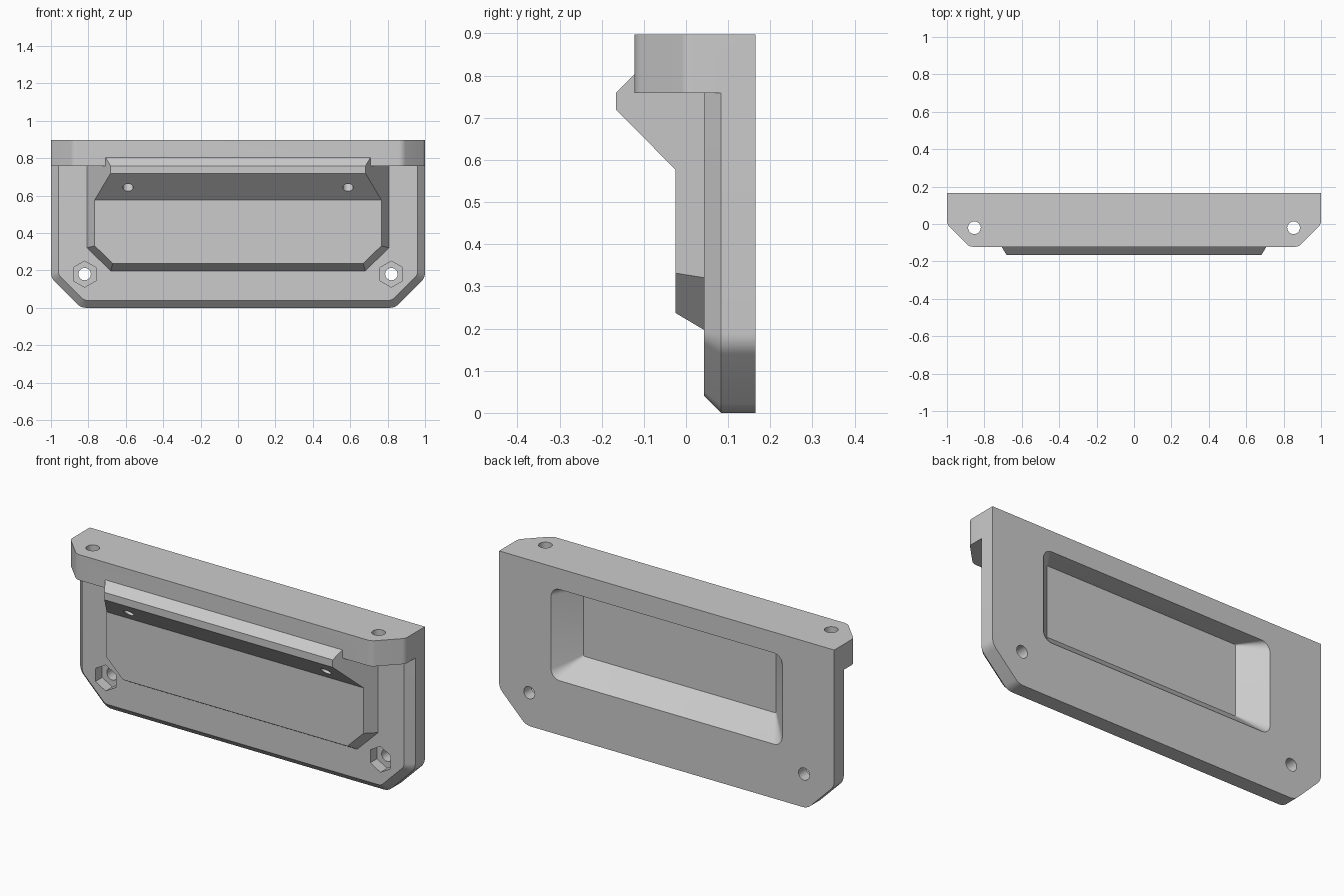
import bpy, bmesh, math
from mathutils import Vector

if "Cube" in bpy.data.objects:
    bpy.data.objects.remove(bpy.data.objects["Cube"])

grey = bpy.data.materials.new("grey_plastic")
grey.diffuse_color = (0.6, 0.6, 0.6, 1)
grey.use_nodes = True
grey.node_tree.nodes["Principled BSDF"].inputs["Base Color"].default_value = grey.diffuse_color


def rounded(points, radii, steps=6):
    """Replace each polygon corner by an arc; radius 0 keeps it sharp."""
    out, n = [], len(points)
    for i, r in enumerate(radii):
        p = Vector(points[i])
        if r == 0:
            out.append(p)
            continue
        a = (Vector(points[i - 1]) - p).normalized()
        b = (Vector(points[(i + 1) % n]) - p).normalized()
        half = a.angle(b) / 2
        centre = p + (a + b).normalized() * (r / math.sin(half))
        start = p + a * (r / math.tan(half)) - centre
        end = p + b * (r / math.tan(half)) - centre
        turn = math.pi - 2 * half
        for k in range(steps + 1):
            t = k / steps
            out.append(centre + (start * math.sin((1 - t) * turn)
                                 + end * math.sin(t * turn)) / math.sin(turn))
    return out


def make(name, bm):
    bmesh.ops.recalc_face_normals(bm, faces=bm.faces[:])
    mesh = bpy.data.meshes.new(name)
    bm.to_mesh(mesh)
    bm.free()
    mesh.materials.append(grey)
    obj = bpy.data.objects.new(name, mesh)
    bpy.context.collection.objects.link(obj)
    return obj


def loft(name, loops):
    """Join equal-length loops of 3D points into a closed solid."""
    bm = bmesh.new()
    rings = [[bm.verts.new(p) for p in loop] for loop in loops]
    n = len(rings[0])
    for a, b in zip(rings, rings[1:]):
        for i in range(n):
            j = (i + 1) % n
            bm.faces.new((a[i], a[j], b[j], b[i]))
    bm.faces.new(rings[0])
    bm.faces.new(rings[-1])
    return make(name, bm)


def at_y(loop, y):
    return [(p[0], y, p[1]) for p in loop]


def rod(name, start, end, r, sides):
    """Prism between two points, square to its axis."""
    start, end = Vector(start), Vector(end)
    axis = (end - start).normalized()
    u = Vector((1, 0, 0))
    v = axis.cross(u)
    ring = [r * (u * math.sin(math.tau * i / sides) + v * math.cos(math.tau * i / sides))
            for i in range(sides)]
    return loft(name, [[start + p for p in ring], [end + p for p in ring]])


def combine(target, other, operation):
    mod = target.modifiers.new(operation, 'BOOLEAN')
    mod.operation = operation
    mod.solver = 'EXACT'
    mod.object = other
    bpy.context.view_layer.objects.active = target
    bpy.ops.object.modifier_apply(modifier=mod.name)
    bpy.data.objects.remove(other, do_unlink=True)


# Back plate with clipped lower corners and a bevelled front rim
def plate_outline(w, low, cx, cz, r):
    pts = [(-w, 0.84), (-w, cz), (-cx, low), (cx, low), (w, cz), (w, 0.84)]
    return rounded(pts, [0, r, r, r, r, 0])


outer = plate_outline(1.0, 0.0, 0.84, 0.16, 0.07)
inner = plate_outline(0.96, 0.04, 0.8234, 0.1766, 0.04)
body = loft("handle_body", [at_y(outer, 0.165), at_y(outer, 0.083), at_y(inner, 0.043)])

# Top rail with clipped front corners
rail = rounded([(-1, 0.165), (-1, 0), (-0.88, -0.122), (0.88, -0.122), (1, 0), (1, 0.165)],
               [0, 0.04, 0.05, 0.05, 0.04, 0])
combine(body, loft("top_rail", [[(p[0], p[1], z) for p in rail] for z in (0.759, 0.897)]), 'UNION')

# Raised grip with overhanging lip, tapered towards the front
profile = [(0.1, 0.163), (-0.025, 0.237), (-0.025, 0.577), (-0.166, 0.719),
           (-0.166, 0.759), (-0.1, 0.825), (0.1, 0.825)]
bm = bmesh.new()
sides = [[bm.verts.new((s * (0.781 + 0.6 * y), y, z)) for y, z in profile] for s in (-1, 1)]
for i in range(len(profile)):
    j = (i + 1) % len(profile)
    bm.faces.new((sides[0][i], sides[0][j], sides[1][j], sides[1][i]))
for side in sides:
    bm.faces.new(side)
for s in (-1, 1):
    a, b, c = (Vector((s * x, y, z)) for x, y, z in
               ((0.805, 0.043, 0.319), (0.682, 0.043, 0.198), (0.67, -0.025, 0.237)))
    normal = (b - a).cross(c - a).normalized()
    if normal.z > 0:
        normal.negate()
    cut = bmesh.ops.bisect_plane(bm, geom=bm.verts[:] + bm.edges[:] + bm.faces[:],
                                 plane_co=a, plane_no=normal, clear_outer=True)
    edges = [e for e in cut['geom_cut'] if isinstance(e, bmesh.types.BMEdge)]
    bmesh.ops.holes_fill(bm, edges=edges, sides=0)
combine(body, make("grip", bm), 'UNION')


# Finger recess in the back, with 45 degree floor and ends and a level ceiling
def recess_outline(w, low, r):
    return rounded([(-w, low), (w, low), (w, 0.785), (-w, 0.785)], [r] * 4)


mouth = recess_outline(0.69, 0.293, 0.05)
combine(body, loft("recess", [at_y(mouth, 0.25), at_y(mouth, 0.165),
                              at_y(recess_outline(0.575, 0.4, 0.008), 0.052)]), 'DIFFERENCE')

# Bolt holes, nut pockets, slanted lip holes and rail holes on both sides
for s in (-1, 1):
    x = s * 0.82
    combine(body, rod("bolt_hole", (x, -0.1, 0.18), (x, 0.3, 0.18), 0.033, 24), 'DIFFERENCE')
    combine(body, rod("nut_pocket", (x, 0, 0.18), (x, 0.1, 0.18), 0.07, 6), 'DIFFERENCE')
    x = s * 0.588
    combine(body, rod("lip_hole", (x, -0.141, 0.593), (x, -0.01, 0.724), 0.028, 20), 'DIFFERENCE')
    x = s * 0.853
    combine(body, rod("rail_hole", (x, -0.02, 0.7), (x, -0.02, 1.0), 0.034, 24), 'DIFFERENCE')

# Smooth only the rounded corners and bores
bpy.ops.object.select_all(action='DESELECT')
body.select_set(True)
bpy.context.view_layer.objects.active = body
bpy.ops.object.shade_smooth_by_angle(angle=math.radians(25))
